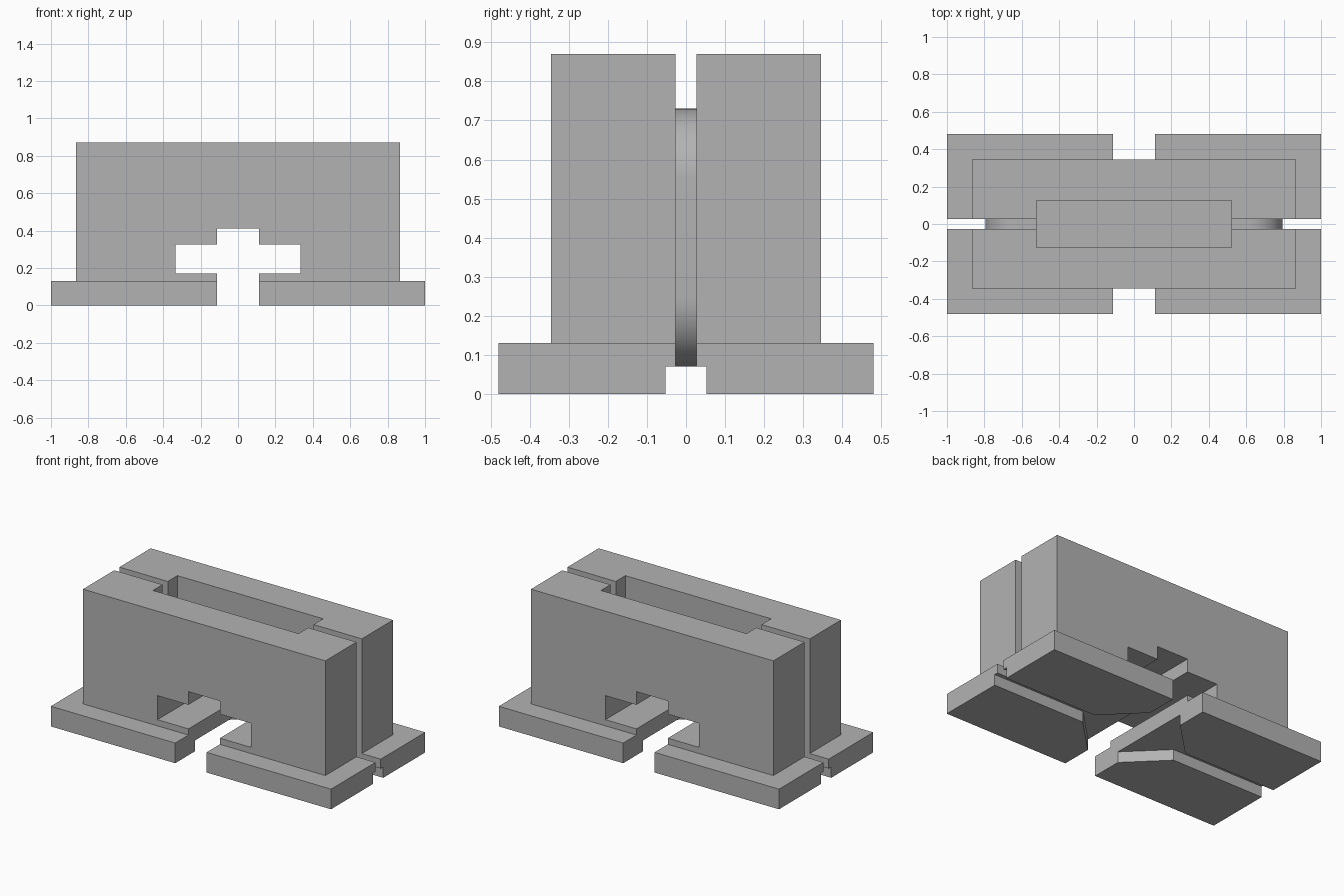
import bpy
import bmesh
import math
from mathutils import Vector

default = bpy.data.objects.get("Cube")
if default:
    bpy.data.objects.remove(default, do_unlink=True)

grey = bpy.data.materials.new("mid grey")
grey.use_nodes = True
colour = (0.45, 0.45, 0.45, 1)
grey.diffuse_color = colour
grey.node_tree.nodes["Principled BSDF"].inputs["Base Color"].default_value = colour


def prism(name, outline, axis, lo, hi):
    """Extrude an outline along y (outline in x, z) or z (outline in x, y)."""
    bm = bmesh.new()
    place = (lambda a, b: (a, lo, b)) if axis == "y" else (lambda a, b: (a, b, lo))
    face = bm.faces.new([bm.verts.new(place(a, b)) for a, b in outline])
    moved = bmesh.ops.extrude_face_region(bm, geom=[face])["geom"]
    step = Vector((0, hi - lo, 0)) if axis == "y" else Vector((0, 0, hi - lo))
    bmesh.ops.translate(bm, vec=step, verts=[v for v in moved if isinstance(v, bmesh.types.BMVert)])
    bmesh.ops.recalc_face_normals(bm, faces=bm.faces)
    mesh = bpy.data.meshes.new(name)
    bm.to_mesh(mesh)
    bm.free()
    mesh.materials.append(grey)
    obj = bpy.data.objects.new(name, mesh)
    bpy.context.collection.objects.link(obj)
    return obj


def rect(x, y0, y1):
    return [(-x, y0), (x, y0), (x, y1), (-x, y1)]


def rounded_rect(x, z0, z1, r, steps=16):
    corners = [(x - r, z1 - r), (r - x, z1 - r), (r - x, z0 + r), (x - r, z0 + r)]
    return [(cx + r * math.cos(a), cz + r * math.sin(a))
            for i, (cx, cz) in enumerate(corners)
            for a in [(i + s / steps) * math.pi / 2 for s in range(steps + 1)]]


def combine(target, tool, operation):
    """Apply a boolean and discard the tool."""
    mod = target.modifiers.new(operation.lower(), "BOOLEAN")
    mod.operation, mod.object, mod.solver = operation, tool, "EXACT"
    bpy.ops.object.select_all(action="DESELECT")
    bpy.context.view_layer.objects.active = target
    target.select_set(True)
    bpy.ops.object.modifier_apply(modifier=mod.name)
    bpy.data.objects.remove(tool, do_unlink=True)


# Upright block standing on a wider flange
body = prism("slotted_block", rect(1, -0.48, 0.48), "z", 0, 0.13)
combine(body, prism("upright", rect(0.865, -0.345, 0.345), "z", 0.06, 0.87), "UNION")

# Rounded groove running round the ends and top
groove = prism("wrap_groove", rect(1.2, -0.1, 1), "y", -0.027, 0.027)
combine(groove, prism("groove_core", rounded_rect(0.795, 0.068, 0.73, 0.18), "y", -0.1, 0.1), "DIFFERENCE")
combine(body, groove, "DIFFERENCE")

# Underside channel, flaring toward the middle
half = [(-1.2, 0.052), (-0.34, 0.052), (-0.11, 0.28), (0.11, 0.28), (0.34, 0.052), (1.2, 0.052)]
flared = half + [(x, -y) for x, y in reversed(half)]
combine(body, prism("underside_channel", flared, "z", -0.1, 0.07), "DIFFERENCE")

# Cross-shaped passage from front to back
side = [(0.112, -0.1), (0.112, 0.17), (0.333, 0.17), (0.333, 0.325), (0.112, 0.325), (0.112, 0.41)]
passage = side + [(-x, z) for x, z in reversed(side)]
combine(body, prism("cross_passage", passage, "y", -1, 1), "DIFFERENCE")

# Top pocket
combine(body, prism("top_pocket", rect(0.52, -0.125, 0.125), "z", 0.55, 1), "DIFFERENCE")

bpy.ops.object.shade_smooth_by_angle(angle=math.radians(30))
